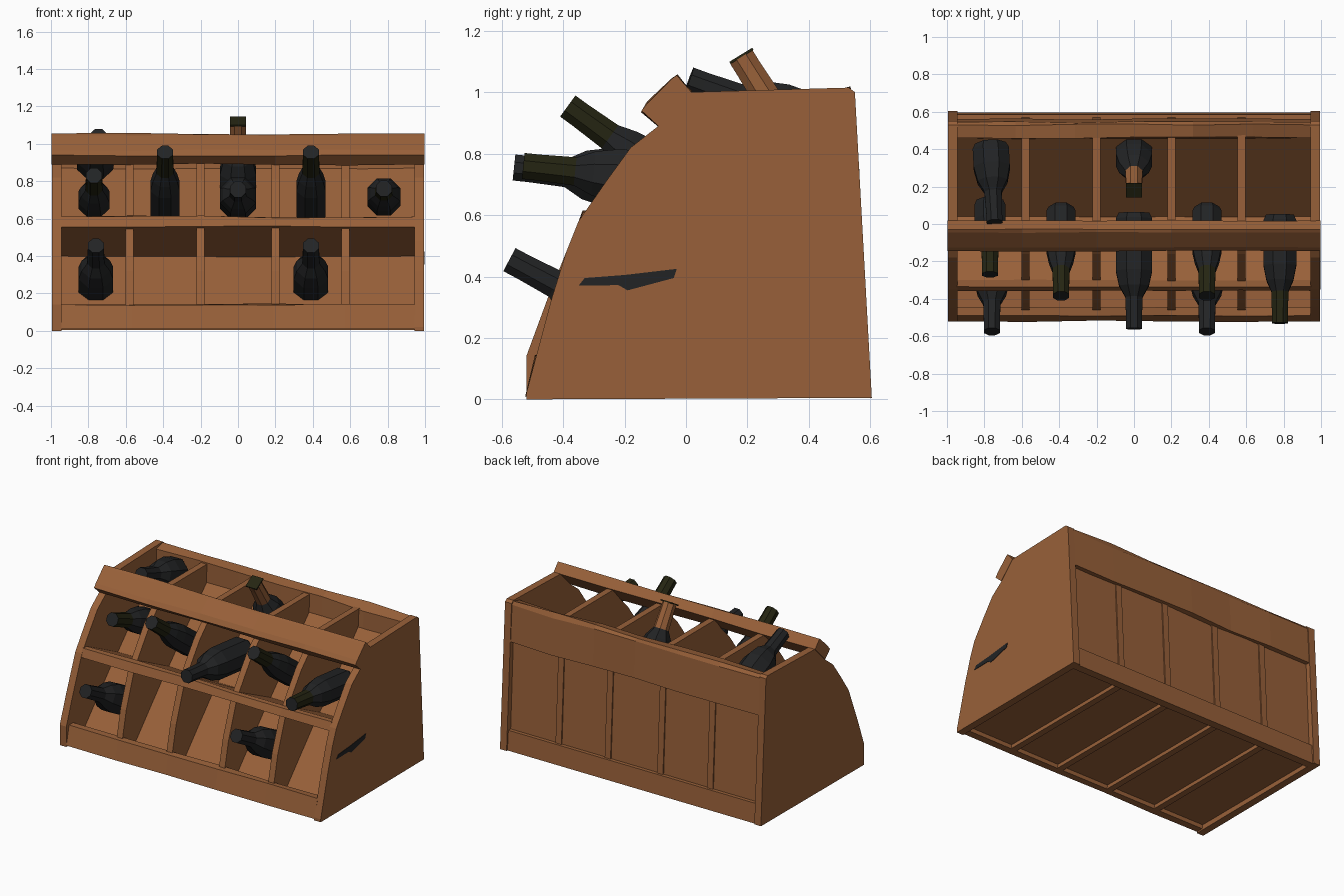
import bpy, bmesh, math, random
from mathutils import Vector, Matrix

if "Cube" in bpy.data.objects:
    bpy.data.objects.remove(bpy.data.objects["Cube"])

random.seed(4)


def material(name, rgb):
    m = bpy.data.materials.new(name)
    m.diffuse_color = (*rgb, 1)
    m.use_nodes = True
    m.node_tree.nodes["Principled BSDF"].inputs["Base Color"].default_value = m.diffuse_color
    return m


WOOD = material("warm wood", (0.315, 0.118, 0.041))
BLACK = material("black glass", (0.016, 0.017, 0.018))
OLIVE = material("dark olive foil", (0.018, 0.018, 0.006))


def finish(bm, name, mats):
    bmesh.ops.recalc_face_normals(bm, faces=bm.faces)
    me = bpy.data.meshes.new(name)
    bm.to_mesh(me)
    bm.free()
    ob = bpy.data.objects.new(name, me)
    bpy.context.collection.objects.link(ob)
    for m in mats:
        me.materials.append(m)
    return ob


def plank(name, profile, x0, x1, segments=1, wobble=0.0, mat=WOOD):
    """Sweep a (y, z) profile along x; wobble gives a rough hand-cut edge."""
    bm = bmesh.new()
    rings = []
    for i in range(segments + 1):
        x = x0 + (x1 - x0) * i / segments
        inner = 0 < i < segments
        rings.append([bm.verts.new((x,
                                    y + (random.uniform(-wobble, wobble) * 0.5 if inner else 0),
                                    z + (random.uniform(-wobble, wobble) if inner and z > 0.02 else 0)))
                      for y, z in profile])
    n = len(profile)
    for a, b in zip(rings, rings[1:]):
        for k in range(n):
            bm.faces.new((a[k], a[(k + 1) % n], b[(k + 1) % n], b[k]))
    bm.faces.new(rings[0])
    bm.faces.new(rings[-1][::-1])
    return finish(bm, name, [mat])


def bottle(name, x, tip, tilt, length=0.6, radius=0.1, neck=OLIVE, yaw=0):
    """Eight-sided bottle; tip is the (y, z) of the mouth, tilt is the rise in degrees."""
    bm = bmesh.new()
    shape = [(0, 0.046), (0.05, 0.046), (0.17, 0.05), (0.23, radius * 0.82),
             (0.31, radius), (length - 0.03, radius), (length, radius * 0.85)]
    t = math.radians(tilt)
    axis = Matrix.Rotation(math.radians(yaw), 3, 'Z') @ Vector((0, math.cos(t), -math.sin(t)))
    side = axis.cross(Vector((0, 0, 1))).normalized()
    up = side.cross(axis)
    start = Vector((x, *tip))
    rings = []
    for d, r in shape:
        rings.append([bm.verts.new(start + axis * d
                                   + side * r * math.cos(math.tau * (k + 0.5) / 8)
                                   + up * r * math.sin(math.tau * (k + 0.5) / 8))
                      for k in range(8)])
    for i, (a, b) in enumerate(zip(rings, rings[1:])):
        for k in range(8):
            f = bm.faces.new((a[k], a[(k + 1) % 8], b[(k + 1) % 8], b[k]))
            f.material_index = 1 if i < 2 else 0
    bm.faces.new(rings[0])
    bm.faces.new(rings[-1][::-1])
    return finish(bm, name, [BLACK, neck])


# Side panels with the curved front edge; the left one is fuller at the foot
curve = [(0.605, 0.005), (0.55, 1.0), (0.53, 1.015), (0.0, 1.0), (-0.09, 0.89),
         (-0.18, 0.82), (-0.26, 0.71), (-0.35, 0.58), (-0.39, 0.48)]
plank("left_side_panel", [(-0.52, 0)] + curve + [(-0.45, 0.33), (-0.52, 0.14)], -0.995, -0.945)
plank("right_side_panel", [(-0.52, 0)] + curve + [(-0.44, 0.32), (-0.52, 0.02)], 0.945, 0.995)

# Upright dividers between the five columns
divider = [(-0.49, 0.01), (0.575, 0.01), (0.535, 0.8), (0.5, 0.99), (0.0, 0.99),
           (-0.08, 0.89), (-0.16, 0.81), (-0.24, 0.70), (-0.33, 0.57), (-0.42, 0.32)]
for i, x in enumerate((-0.58, -0.2, 0.2, 0.575)):
    plank("divider_%d" % (i + 1), divider, x - 0.022, x + 0.022)

# Front rails
plank("top_rail", [(-0.145, 0.94), (-0.125, 0.965), (-0.045, 1.045), (-0.03, 1.055),
                   (0.018, 1.0), (-0.09, 0.89)], -0.997, 0.997, 5, 0.006)
plank("bottom_rail", [(-0.52, 0.01), (-0.49, 0.14), (-0.445, 0.14), (-0.47, 0.01)],
      -0.95, 0.95, 5, 0.008)

# Floor, sloping middle shelf and the leaning inner walls of both rows
plank("floor_board", [(-0.49, 0.035), (-0.49, 0.06), (0.56, 0.06), (0.56, 0.035)], -0.95, 0.95)
plank("middle_shelf", [(-0.357, 0.555), (-0.335, 0.61), (-0.3, 0.61), (0.04, 0.44), (0.01, 0.39)],
      -0.95, 0.95, 5, 0.006)
plank("upper_leaning_wall", [(0.02, 0.42), (0.46, 0.87), (0.5, 0.87), (0.05, 0.41)], -0.95, 0.95)
plank("lower_leaning_wall", [(-0.33, 0.05), (0.01, 0.42), (0.04, 0.42), (-0.29, 0.05)],
      -0.95, 0.95)

# Back frame around a recessed panel
plank("back_panel", [(0.54, 0.03), (0.565, 0.03), (0.528, 0.8), (0.5, 0.8)], -0.95, 0.95)
plank("back_top_board", [(0.46, 0.99), (0.53, 1.01), (0.545, 0.99), (0.56, 0.74), (0.50, 0.74),
                         (0.46, 0.86)], -0.95, 0.95, 6, 0.01)
plank("back_bottom_board", [(0.54, 0.005), (0.595, 0.005), (0.585, 0.14), (0.54, 0.14)],
      -0.95, 0.95)

# Bottles, lower row
for x in (-0.76, 0.39):
    bottle("lower_bottle", x, (-0.575, 0.455), 28, 0.52, 0.1, BLACK)

# Bottles, upper row
bottle("upper_bottle_left", -0.77, (-0.27, 0.83), 22, 0.42, 0.09)
for x in (-0.39, 0.39):
    bottle("upper_bottle_raised", x, (-0.385, 0.955), 36, 0.57, 0.085)
bottle("upper_bottle_middle", 0, (-0.56, 0.755), 6, 0.62, 0.105, BLACK)
bottle("upper_bottle_right", 0.78, (-0.53, 0.76), 6, 0.58, 0.095)

# Bottles, top row
bottle("top_bottle_left", -0.745, (0.01, 1.04), 20, 0.44, 0.105, BLACK, 3)
bottle("top_bottle_middle", 0, (0.18, 1.115), 58, 0.47, 0.105, WOOD)
plank("top_bottle_cap", [(0.145, 1.092), (0.22, 1.138), (0.216, 1.145), (0.141, 1.099)],
      -0.042, 0.042, mat=OLIVE)

# Dark scuff on the right side panel
plank("side_scuff", [(-0.35, 0.37), (-0.33, 0.395), (-0.2, 0.405), (-0.03, 0.425),
                     (-0.04, 0.395), (-0.19, 0.355), (-0.22, 0.372)], 0.994, 0.998, mat=BLACK)
